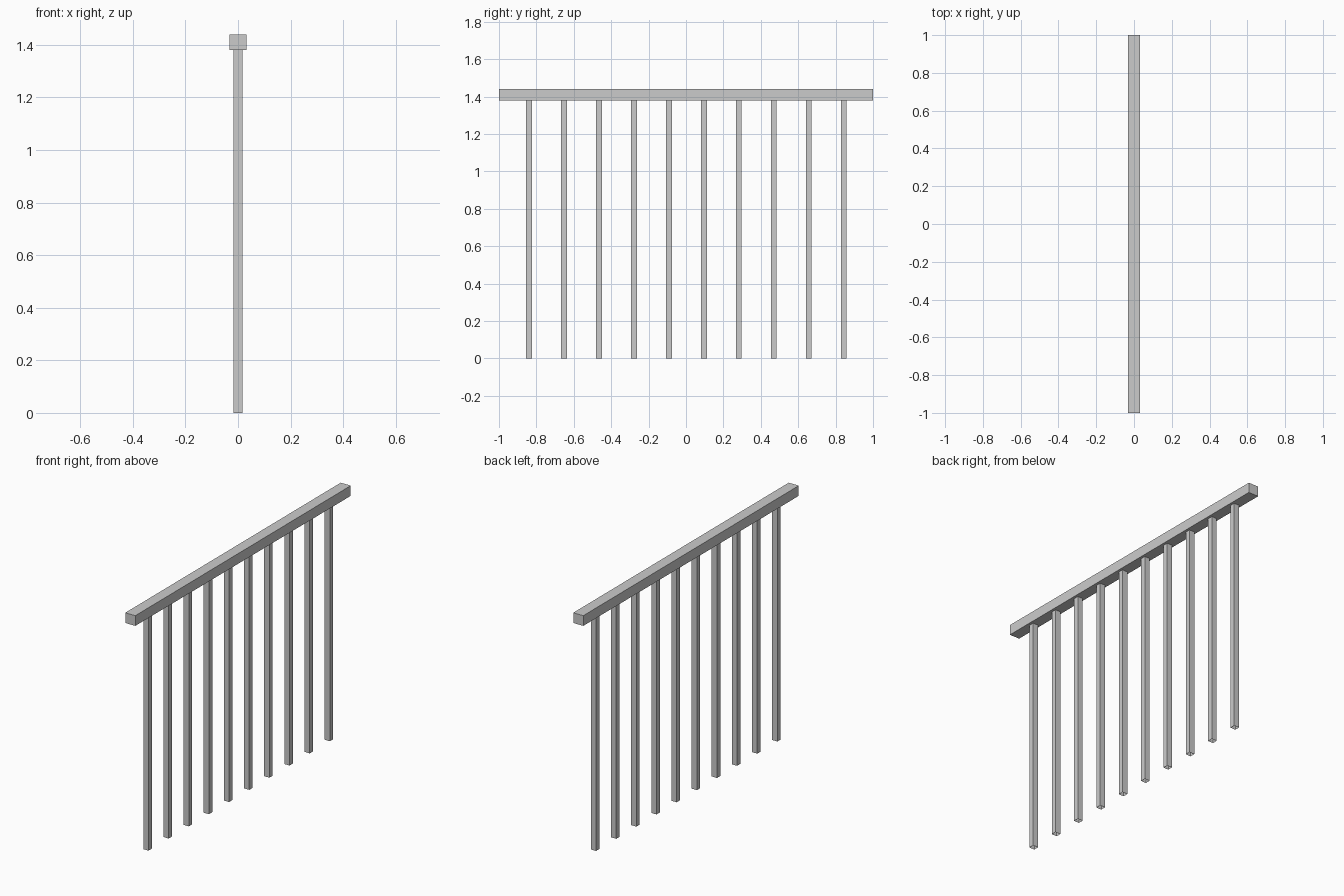
import bpy, bmesh

if "Cube" in bpy.data.objects:
    bpy.data.objects.remove(bpy.data.objects["Cube"])

def box(name, center, size, open_ends=False):
    bm = bmesh.new()
    bmesh.ops.create_cube(bm, size=1)
    if open_ends:
        caps = [f for f in bm.faces if abs(f.normal.z) > 0.5]
        bmesh.ops.delete(bm, geom=caps, context='FACES_ONLY')
    bmesh.ops.scale(bm, vec=size, verts=bm.verts)
    bmesh.ops.translate(bm, vec=center, verts=bm.verts)
    mesh = bpy.data.meshes.new(name)
    bm.to_mesh(mesh)
    bm.free()
    obj = bpy.data.objects.new(name, mesh)
    bpy.context.collection.objects.link(obj)
    return obj

RAIL_BOTTOM, RAIL_TOP = 1.38, 1.44

# Handrail
box("handrail", (0, 0, (RAIL_BOTTOM + RAIL_TOP) / 2), (0.065, 2, RAIL_TOP - RAIL_BOTTOM))

# Evenly spaced balusters, open at the ends
COUNT, SPACING = 10, 0.187
for i in range(COUNT):
    y = (i - (COUNT - 1) / 2) * SPACING + 0.002
    box(f"baluster_{i + 1}", (0, y, RAIL_BOTTOM / 2), (0.034, 0.031, RAIL_BOTTOM), True)
